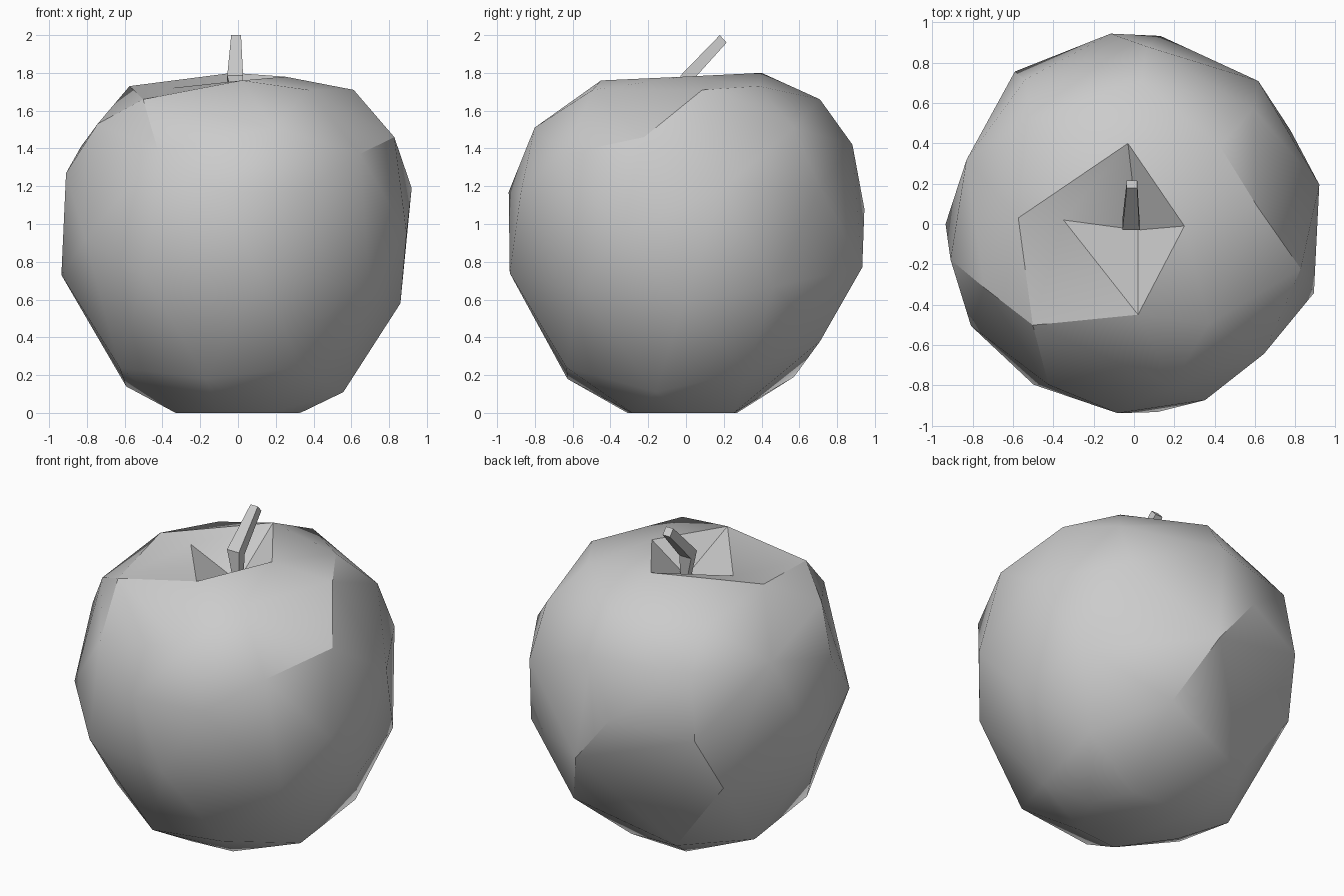
import bpy, bmesh
from math import cos, sin, radians
from mathutils import Vector

default_cube = bpy.data.objects.get("Cube")
if default_cube:
    bpy.data.objects.remove(default_cube, do_unlink=True)

grey = bpy.data.materials.new("plain_grey")
grey.use_nodes = True
colour = (0.6, 0.6, 0.6, 1)
grey.diffuse_color = colour
grey.node_tree.nodes["Principled BSDF"].inputs["Base Color"].default_value = colour

# Fruit profile: (height, radius)
PROFILE = [(0, .33), (.11, .58), (.24, .71), (.58, .86), (.74, .94), (1, .96),
           (1.19, .94), (1.38, .91), (1.5, .83), (1.66, .71), (1.72, .6), (1.8, .4)]

# Hand-cut facet corners on the profile: angle in degrees -> height
BASE = {angle: 0 for angle in (0, 50, 125, 180, -110, -60)}
LOWER = {28: .22, -16: .11, -63: .24, -105: .18, -152: .24, 67: .38, 120: .19, 166: .14}
BELLY = {-39: .66, -1: .58, 31: .67, 82: .77, -83: .74, -122: .74, 180: .73, 139: .66}
MIDDLE = {12: 1.19, 49: 1.19, -68: 1.17, -95: 1.17, -169: 1.27, 97: 1.08, 128: 1, -148: .92, -21: .95}
UPPER = {44: 1.51, -15: 1.46, -45: 1.37, -77: 1.51, -118: 1.39, -157: 1.53, 159: 1.41, 86: 1.42, 127: 1.4}
SHOULDER = {42: 1.73, 8: 1.71, -53: 1.71, -135: 1.66, 177: 1.73, 87: 1.66, 134: 1.63}


def radius_at(height):
    for (z0, r0), (z1, r1) in zip(PROFILE, PROFILE[1:]):
        if z0 <= height <= z1:
            return r0 + (r1 - r0) * (height - z0) / (z1 - z0)


def finish(bm, name):
    bmesh.ops.recalc_face_normals(bm, faces=bm.faces)
    mesh = bpy.data.meshes.new(name)
    bm.to_mesh(mesh)
    bm.free()
    mesh.materials.append(grey)
    obj = bpy.data.objects.new(name, mesh)
    bpy.context.collection.objects.link(obj)
    bpy.ops.object.select_all(action='DESELECT')
    obj.select_set(True)
    bpy.context.view_layer.objects.active = obj
    bpy.ops.object.shade_smooth_by_angle(angle=radians(30))
    return obj


# Fruit body: faceted hull around the tier corners
bm = bmesh.new()
for tier in (BASE, LOWER, BELLY, MIDDLE, UPPER, SHOULDER):
    for angle, height in tier.items():
        r, a = radius_at(height), radians(angle)
        bm.verts.new((r * cos(a), r * sin(a), height))
rim = [bm.verts.new(p) for p in
       ((-.03, .4, 1.8), (.25, -.01, 1.78), (.02, -.45, 1.76), (-.35, .02, 1.77))]
hull = bmesh.ops.convex_hull(bm, input=bm.verts)
spare = {v for v in hull["geom_interior"] + hull["geom_unused"] if isinstance(v, bmesh.types.BMVert)}
bmesh.ops.delete(bm, geom=list(spare), context='VERTS')

# Hollow at the top: open the rim and sink a fan of faces
lid = [f for f in bm.faces if all(v in rim for v in f.verts)]
bmesh.ops.delete(bm, geom=lid, context='FACES')
pit = bm.verts.new((.02, -.03, 1.6))
for edge in [e for e in bm.edges if e.is_boundary]:
    bm.faces.new((*edge.verts, pit))
rim[3].co.z = 1.72
finish(bm, "fruit_body")

# Stem: square section, upright in the hollow, then leaning back
bm = bmesh.new()
sections = [((.01, -.01, 1.58), (.02, 0, 0), (0, .02, 0)),
            ((-.015, 0, 1.77), (.042, 0, 0), (0, .03, -.015)),
            ((-.01, .197, 1.98), (.026, 0, 0), (0, .018, -.02))]
rings = []
for centre, across, along in sections:
    c, u, v = Vector(centre), Vector(across), Vector(along)
    rings.append([bm.verts.new(p) for p in (c - u - v, c + u - v, c + u + v, c - u + v)])
for low, high in zip(rings, rings[1:]):
    for i in range(4):
        j = (i + 1) % 4
        bm.faces.new((low[i], low[j], high[j], high[i]))
bm.faces.new(rings[0])
bm.faces.new(rings[-1])
finish(bm, "stem")
